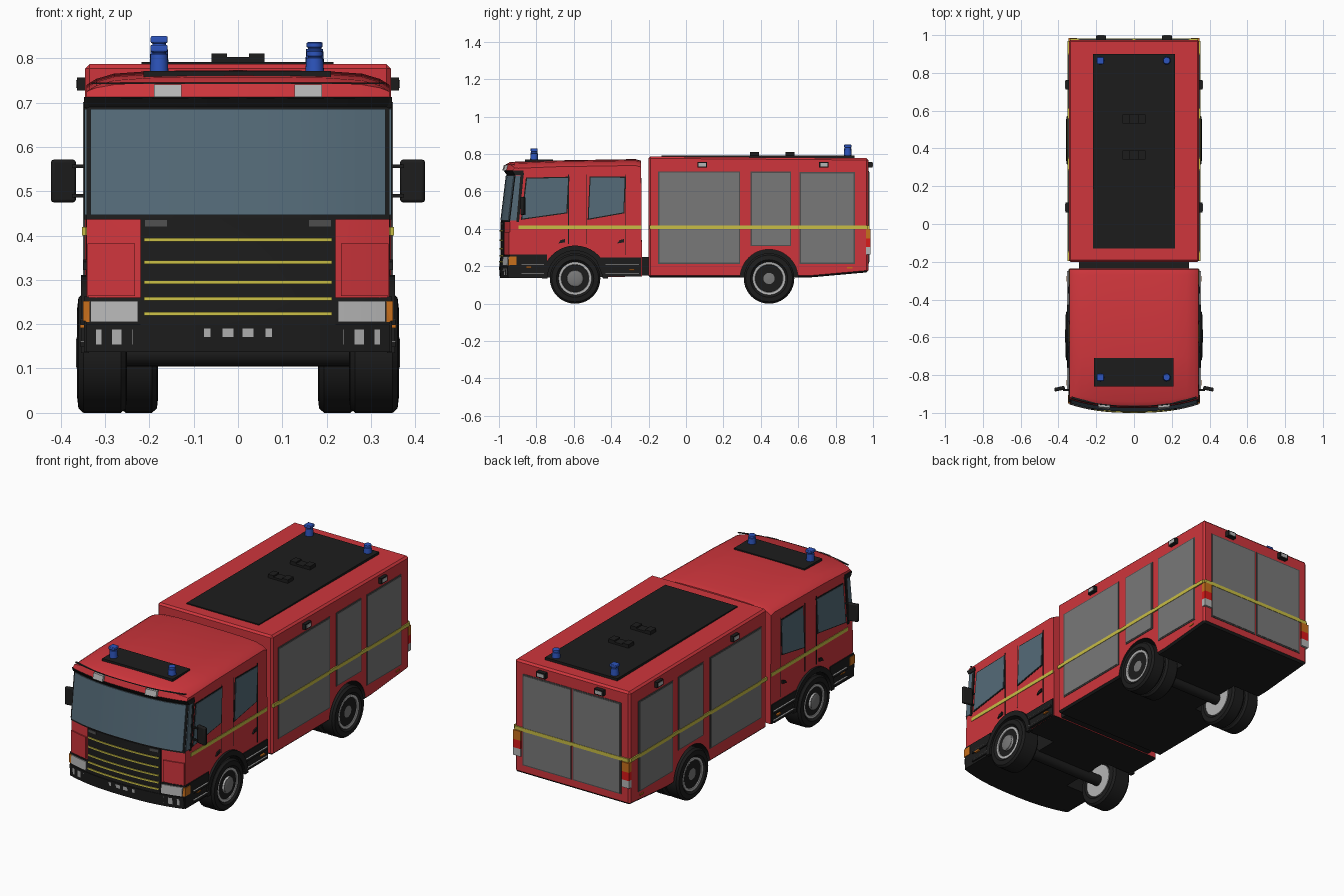
import bpy, bmesh
from math import sin, cos, pi, radians, hypot

if "Cube" in bpy.data.objects:
    bpy.data.objects.remove(bpy.data.objects["Cube"])

def mat(name, r, g, b):
    m = bpy.data.materials.new(name)
    m.diffuse_color = (r, g, b, 1)
    m.use_nodes = True
    m.node_tree.nodes["Principled BSDF"].inputs["Base Color"].default_value = m.diffuse_color
    return m

RED = mat("red", .62, .036, .045)
BLACK = mat("black", .012, .012, .012)
GLASS = mat("glass", .09, .147, .19)
YELLOW = mat("yellow", .58, .51, .06)
GREY = mat("shutter_grey", .19, .19, .19)
DARK = mat("frame_grey", .08, .08, .08)
LIGHT = mat("light_grey", .46, .46, .46)
ORANGE = mat("orange", .58, .16, .012)
LAMPRED = mat("lamp_red", .7, .01, .01)
BLUE = mat("blue", .026, .09, .51)

def make(name, verts, faces, m):
    bm = bmesh.new()
    vs = [bm.verts.new(v) for v in verts]
    for f in faces:
        bm.faces.new([vs[i] for i in f])
    bmesh.ops.remove_doubles(bm, verts=bm.verts, dist=1e-6)
    bmesh.ops.recalc_face_normals(bm, faces=bm.faces)
    me = bpy.data.meshes.new(name)
    bm.to_mesh(me)
    bm.free()
    me.materials.append(m)
    o = bpy.data.objects.new(name, me)
    bpy.context.collection.objects.link(o)
    return o

def loft(name, rings, m):
    """Join equal closed rings into a capped solid."""
    n = len(rings[0])
    faces = [(a*n+i, a*n+(i+1) % n, (a+1)*n+(i+1) % n, (a+1)*n+i)
             for a in range(len(rings)-1) for i in range(n)]
    faces += [tuple(range(n)), tuple(range((len(rings)-1)*n, len(rings)*n))]
    return make(name, [v for r in rings for v in r], faces, m)

def prism(name, pts, x0, x1, m):
    return loft(name, [[(x, y, z) for y, z in pts] for x in (x0, x1)], m)

def rect(y0, y1, z0, z1):
    return [(y0, z0), (y1, z0), (y1, z1), (y0, z1)]

def box(name, x0, x1, y0, y1, z0, z1, m, bevel=0):
    o = prism(name, rect(y0, y1, z0, z1), x0, x1, m)
    if bevel:
        b = o.modifiers.new("bevel", 'BEVEL')
        b.width, b.segments = bevel, 2
    return o

def sides(name, pts, m, t=.004, x=.342):
    for s in (-1, 1):
        prism(name, pts, s*(x-.006), s*(x+t), m)

def lathe(name, prof, m, loc, axis='X', s=1, n=40):
    rings = []
    for h, r in prof:
        c = [(max(r, 1e-4)*cos(2*pi*i/n), max(r, 1e-4)*sin(2*pi*i/n)) for i in range(n)]
        rings.append([(loc[0]+s*h, loc[1]+a, loc[2]+b) if axis == 'X'
                      else (loc[0]+a, loc[1]+b, loc[2]+h) for a, b in c])
    return loft(name, rings, m)

# Bowed cab front as a height profile (z, y) plus a curve across x
FRONT = [(.137, -.985), (.2, -.99), (.26, -.985), (.44, -.985), (.69, -.955), (.712, -.972), (.745, -.962)]
def bow(x):
    return .045*(abs(x)/.342)**2.5
def front_y(x, z):
    for (z0, y0), (z1, y1) in zip(FRONT, FRONT[1:]):
        if z <= z1:
            break
    return y0+(y1-y0)*(z-z0)/(z1-z0)+bow(x)

def front(name, x0, x1, z0, z1, m, off=.006):
    x0, x1 = sorted((x0, x1))
    n = max(1, round((x1-x0)/.05))
    zs = [z0]+[z for z, _ in FRONT if z0+.001 < z < z1-.001]+[z1]
    rings = []
    for i in range(n+1):
        x = x0+(x1-x0)*i/n
        rings.append([(x, front_y(x, z)-off, z) for z in zs] +
                     [(x, front_y(x, z)+.008, z) for z in reversed(zs)])
    return loft(name, rings, m)

def apply_mods(o):
    bpy.context.view_layer.objects.active = o
    for md in list(o.modifiers):
        bpy.ops.object.modifier_apply(modifier=md.name)

def cut_arches(o, y, z, r):
    cutters = []
    for s in (-1, 1):
        c = lathe("arch_cutter", [(.17, 0), (.17, r), (.45, r), (.45, 0)], BLACK, (0, y, z), s=s, n=48)
        c.hide_render = True
        md = o.modifiers.new("arch", 'BOOLEAN')
        md.operation, md.solver, md.object = 'DIFFERENCE', 'EXACT', c
        cutters.append(c)
    apply_mods(o)
    for c in cutters:
        bpy.data.objects.remove(c)
    # underside and arch interiors are black
    o.data.materials.clear()
    o.data.materials.append(RED)
    o.data.materials.append(BLACK)
    for p in o.data.polygons:
        inside = all(hypot(o.data.vertices[v].co.y-y, o.data.vertices[v].co.z-z) < r+.003 for v in p.vertices)
        p.material_index = 1 if inside or p.normal.z < -.4 else 0

FY, RY, WZ = -.593, .444, .135

# Cab shell
rings = []
for x in [-.342, -.336, -.32, -.28, -.2, -.1, 0, .1, .2, .28, .32, .336, .342]:
    d = .028*(abs(x)/.342)**10+.006*(x/.342)**2
    ring = [(x, y+bow(x), z-(d*.6 if z > .74 else 0)) for z, y in FRONT]
    ring += [(x, -.94+bow(x), .758-d), (x, -.7, .766-d), (x, -.27, .773-d), (x, -.24, .764-d), (x, -.235, .145)]
    rings.append(ring)
cab = loft("cab_shell", rings, RED)
cut_arches(cab, FY, WZ, .15)

# Equipment body
body = prism("equipment_body", [(-.2, .14), (.66, .14), (.975, .168), (.975, .778), (-.2, .787)], -.345, .345, RED)
b = body.modifiers.new("bevel", 'BEVEL')
b.width, b.segments = .01, 1
apply_mods(body)
cut_arches(body, RY, WZ, .155)
box("chassis_link", -.29, .29, -.26, -.17, .15, .25, BLACK)

# Windscreen and visor
front("windscreen_frame", -.342, .342, .436, .71, BLACK, .004)
front("windscreen", -.333, .333, .446, .686, GLASS, .008)
front("visor_line", -.33, .33, .742, .745, BLACK, .003)
sides("windscreen_side", [(-.94, .446), (-.905, .446), (-.883, .686), (-.911, .686)], GLASS)
sides("door_pillar", [(-.907, .436), (-.893, .436), (-.868, .69), (-.885, .69)], BLACK, .005)
sides("visor_end", [(-.915, .688), (-.865, .688), (-.87, .712), (-.928, .712)], BLACK, .006)

# Grille, bumper and front lamps
front("grille", -.22, .22, .198, .44, BLACK, .007)
for z in (.223, .257, .295, .34, .39):
    front("grille_strip", -.212, .212, z-.004, z+.004, YELLOW, .011)
front("bumper", -.342, .342, .137, .2, BLACK, .01)
front("number_plate", -.077, .077, .171, .19, LIGHT, .01)
for s in (-1, 1):
    front("corner_panel", s*.232, s*.34, .264, .382, RED, .006)
    front("lamp_surround", s*.22, s*.342, .198, .26, BLACK, .004)
    front("headlight", s*.226, s*.333, .205, .252, LIGHT, .009)
    front("indicator", s*.335, s*.344, .205, .252, ORANGE, .006)
    front("fog_light", s*.238, s*.32, .154, .188, LIGHT, .0099)
    front("grille_handle", s*.16, s*.21, .42, .435, DARK, .01)
    front("visor_light", s*.127, s*.19, .712, .741, LIGHT, .014)
sides("indicator_side", rect(-.95, -.905, .207, .252), ORANGE, .008)

# Lower cab skirts, steps and arch trims
sides("front_skirt", rect(-.945, -.742, .137, .262), BLACK, .005)
sides("rear_skirt", [(-.445, .145), (-.24, .145), (-.24, .247), (-.485, .247)], BLACK, .005)
for y0, y1 in ((-.88, -.76), (-.43, -.25)):
    for z in (.16, .21):
        sides("step", rect(y0, y1, z-.012, z), BLACK, .013)
        sides("step_plate", rect(y0, y1, z, z+.002), LIGHT, .013)
arc = [radians(a) for a in range(0, 181, 9)]
sides("arch_trim", [(FY+.176*cos(a), WZ+.176*sin(a)) for a in arc] +
      [(FY+.148*cos(a), WZ+.148*sin(a)) for a in reversed(arc)], BLACK, .012)
for y, z in ((-.84, .195), (-.29, .182), (.875, .192)):
    sides("side_marker", rect(y-.015, y+.015, z-.004, z+.004), ORANGE, .015 if y < 0 else .007)

# Cab doors: windows, seams, handles
def window(name, p):
    cy, cz = sum(a for a, _ in p)/4, sum(c for _, c in p)/4
    sides(name+"_seal", [(cy+(a-cy)*1.06, cz+(c-cz)*1.06) for a, c in p], BLACK, .002)
    sides(name, p, GLASS, .004)
window("front_side_window", [(-.875, .455), (-.64, .488), (-.63, .673), (-.85, .668)])
window("rear_side_window", [(-.52, .455), (-.335, .488), (-.328, .673), (-.51, .675)])
for y, z0 in ((-.628, .32), (-.53, .32), (-.322, .26)):
    sides("door_seam", rect(y-.002, y+.002, z0, .69), BLACK, .0015)
for y in (-.665, -.35):
    sides("door_handle", [(y-.018, .322), (y+.018, .328), (y+.018, .346), (y-.005, .34)], BLACK, .007)

# Mirrors
for s in (-1, 1):
    m = box("mirror", -.028, .028, -.01, .01, -.048, .048, BLACK, .006)
    m.location, m.rotation_euler = (s*.394, -.872, .523), (0, 0, -s*.2)
    for z in (.49, .556):
        box("mirror_arm", s*.338, s*.375, -.884, -.874, z-.004, z+.004, BLACK)

# Roller shutters, stripes and work lights
for y0, y1, z0, z1 in ((-.15, .29, .213, .708), (.345, .562, .308, .706), (.608, .903, .213, .704)):
    sides("shutter_frame", rect(y0, y1, z0, z1), DARK, .003, .345)
    sides("side_shutter", rect(y0+.007, y1-.007, z0+.007, z1-.007), GREY, .005, .345)
sides("cab_stripe", rect(-.895, -.238, .4, .419), YELLOW, .003)
sides("body_stripe", rect(-.195, .97, .4, .419), YELLOW, .007, .345)
for y in (.087, .737):
    sides("work_light", rect(y-.026, y+.026, .727, .757), BLACK, .018, .345)
    sides("work_light_lens", rect(y-.019, y+.019, .733, .751), LIGHT, .02, .345)
box("rear_stripe", -.34, .34, .97, .982, .4, .419, YELLOW)
for s in (-1, 1):
    box("rear_shutter_frame", s*.004, s*.295, .97, .978, .215, .71, DARK)
    box("rear_shutter", s*.01, s*.288, .97, .98, .222, .703, GREY)
    box("rear_work_light", s*.148, s*.2, .97, .998, .727, .757, BLACK)
    box("rear_work_lens", s*.155, s*.193, .97, 1.0, .733, .751, LIGHT)
    for z0, z1, m in ((.348, .398, ORANGE), (.303, .348, LAMPRED), (.262, .303, LIGHT)):
        box("tail_lamp", s*.303, s*.348, .962, .986, z0, z1, m)

# Roof panels, hatches and beacons
box("cab_roof_panel", -.213, .21, -.86, -.71, .75, .771, BLACK)
box("body_roof_panel", -.218, .216, -.13, .9, .77, .792, BLACK)
for y in (.365, .555):
    box("roof_hatch", -.06, .06, y-.024, y+.024, .785, .803, BLACK)
    for s in (-1, 1):
        box("hatch_block", s*.025, s*.06, y-.024, y+.024, .795, .811, BLACK)
for y, z in ((-.812, .77), (.865, .79)):
    for x, h in ((-.178, .06), (.173, .047)):
        lathe("beacon", [(0, .021), (h*.65, .019), (h*.67, .015), (h*.72, .015), (h*.75, .018), (h*.95, .018), (h, .014)],
              BLUE, (x, y, z), 'Z', n=20)
        if x < 0:
            box("beacon_cap", x-.019, x+.019, y-.019, y+.019, z+h*.74, z+h, BLUE, .003)

# Wheels
def tyre(name, a, c, y, s):
    lathe(name, [(a+.012, .088), (a, .1), (a+.003, .125), (a+.014, .135), (c-.014, .135),
                 (c-.003, .125), (c, .1), (c-.012, .088)], BLACK, (0, y, WZ), s=s)
for s in (-1, 1):
    tyre("front_tyre", .25, .363, FY, s)
    lathe("front_rim", [(.254, .088), (.355, .088), (.355, .075), (.342, .07), (.345, .045), (.36, .042), (.36, .0)],
          LIGHT, (0, FY, WZ), s=s)
    lathe("front_hub", [(.35, .04), (.362, .04), (.366, .028), (.366, 0)], GREY, (0, FY, WZ), s=s)
    tyre("rear_inner_tyre", .18, .268, RY, s)
    tyre("rear_outer_tyre", .27, .36, RY, s)
    lathe("rear_rim", [(.184, .088), (.354, .088), (.352, .075), (.325, .062), (.322, .042), (.345, .036), (.345, 0)],
          LIGHT, (0, RY, WZ), s=s)
    lathe("rear_hub", [(.33, .03), (.348, .03), (.35, 0)], GREY, (0, RY, WZ), s=s)
for y in (FY, RY):
    lathe("axle", [(-.26, .03), (.26, .03)], BLACK, (0, y, WZ), n=16)

# Smooth shading with crisp edges
for o in bpy.data.objects:
    o.select_set(o.type == 'MESH')
bpy.context.view_layer.objects.active = cab
bpy.ops.object.shade_smooth_by_angle(angle=radians(30))
